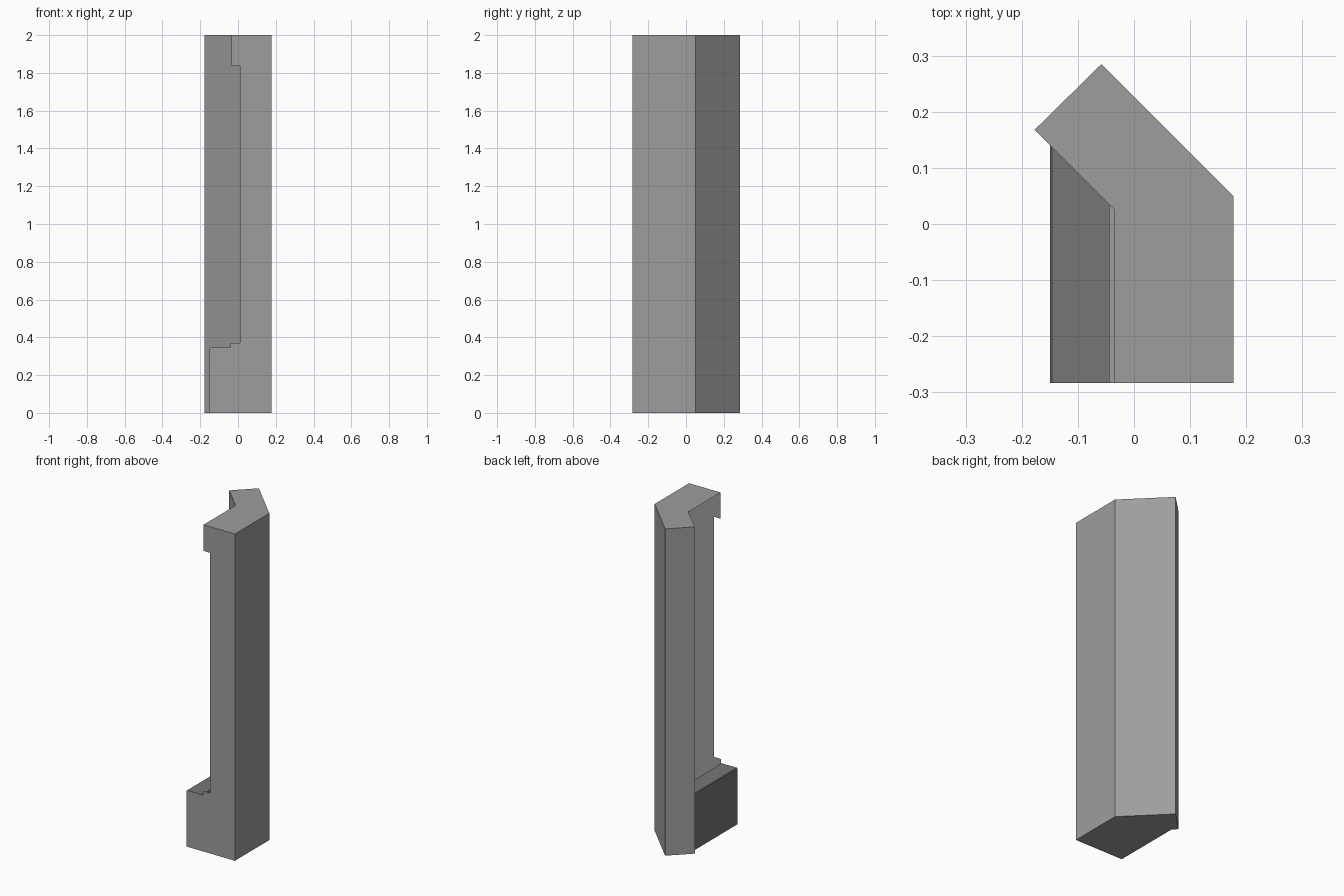
import bpy

cube = bpy.data.objects.get("Cube")
if cube:
    bpy.data.objects.remove(cube, do_unlink=True)


def material(name, value):
    m = bpy.data.materials.new(name)
    m.use_nodes = True
    colour = (value, value, value, 1)
    m.diffuse_color = colour
    m.node_tree.nodes["Principled BSDF"].inputs["Base Color"].default_value = colour
    return m


plaster = material("grey plaster", 0.34)
sill_grey = material("dark grey sill", 0.18)


def build(name, verts, faces, mat):
    mesh = bpy.data.meshes.new(name)
    mesh.from_pydata(verts, [], faces)
    mesh.materials.append(mat)
    obj = bpy.data.objects.new(name, mesh)
    bpy.context.collection.objects.link(obj)
    return obj


def flat_panel(name, outline, mat):
    return build(name, outline, [list(range(len(outline)))], mat)


def wall(name, path, height, mat):
    """Raise a plan path into a row of upright panels."""
    n = len(path)
    verts = [(x, y, z) for z in (0, height) for x, y in path]
    faces = [(i, i + 1, n + i + 1, n + i) for i in range(n - 1)]
    return build(name, verts, faces, mat)


HEIGHT, FRONT = 2.0, -0.283
outer_front, outer_bend = (0.177, FRONT), (0.177, 0.05)
wing_outer, wing_inner = (-0.058, 0.285), (-0.177, 0.168)
inner_bend, inner_front = (-0.035, 0.026), (-0.035, FRONT)
outer_path = [outer_front, outer_bend, wing_outer, wing_inner]

# Outer walls, wing end and the inner wing face running behind the opening
wall("outer_wall", outer_path, HEIGHT, plaster)
wall("wing_inner_wall", [wing_inner, (0.03, -0.039)], HEIGHT, plaster)

# Top and bottom caps
flat_panel("top_cap", [(x, y, HEIGHT) for x, y in
                       outer_path + [inner_bend, inner_front]], plaster)
base = outer_path + [(-0.15, 0.141), (-0.15, FRONT)]
flat_panel("bottom_cap", [(x, y, 0) for x, y in reversed(base)], plaster)

# Front panel with the notched window edge and sill profile
profile = [(0.177, 0), (0.177, HEIGHT), (-0.035, HEIGHT), (-0.035, 1.84),
           (0.01, 1.84), (0.01, 0.37), (-0.04, 0.37), (-0.04, 0.345),
           (-0.146, 0.345), (-0.15, 0.341), (-0.15, 0)]
flat_panel("front_panel", [(x, FRONT, z) for x, z in reversed(profile)], plaster)

# Sill: ledge, softened edge and side, each running back to the wing face
section = [(-0.15, 0), (-0.15, 0.341), (-0.146, 0.345), (-0.044, 0.345)]
verts = [(x, FRONT, z) for x, z in section] + [(x, -0.009 - x, z) for x, z in section]
n = len(section)
build("sill", verts, [(i, i + 1, n + i + 1, n + i) for i in range(n - 1)], sill_grey)
for poly in bpy.data.objects["sill"].data.polygons:
    if poly.normal.z < -0.01 or poly.normal.x > 0.01:
        poly.flip()
